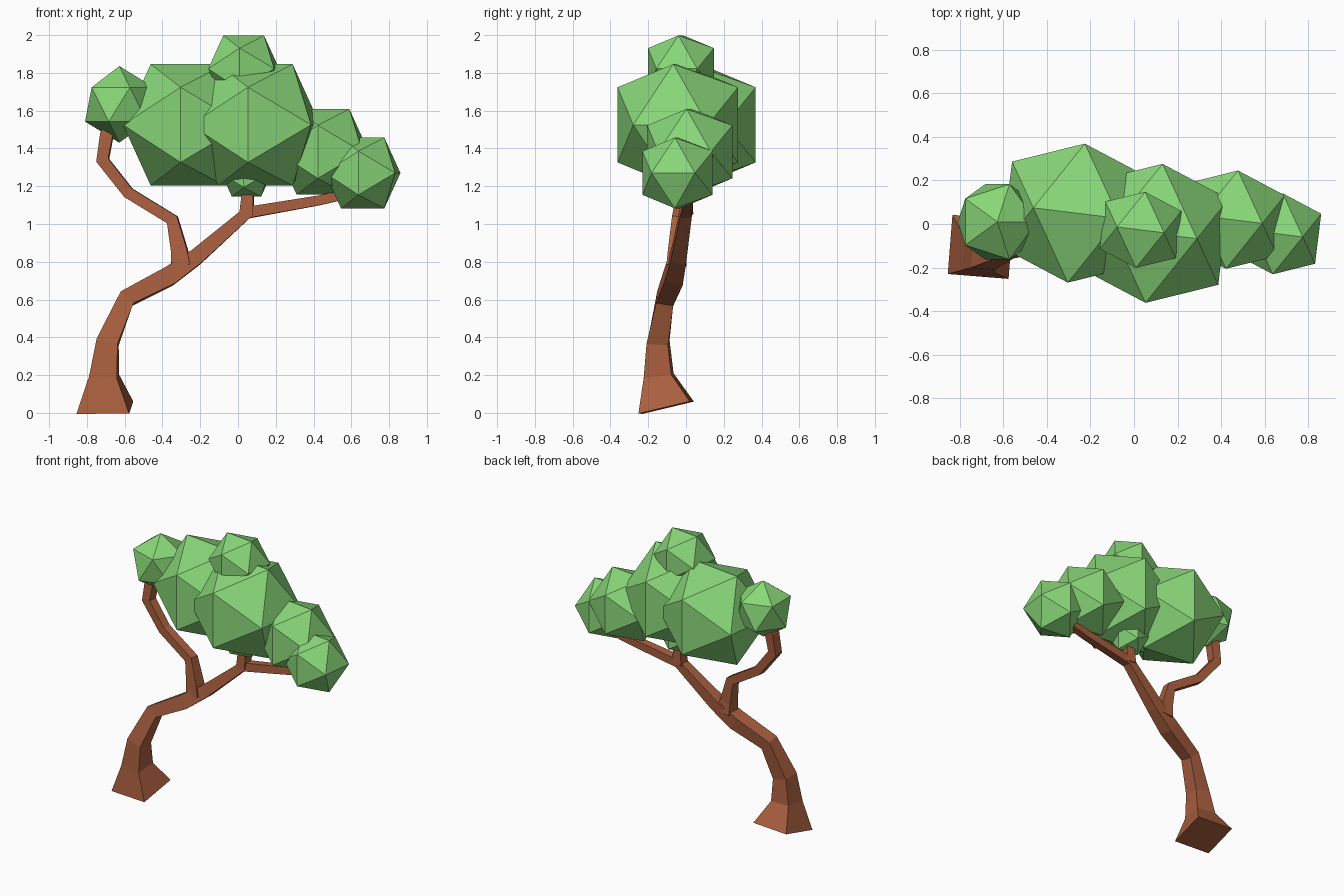
import bpy, bmesh
from math import radians
from mathutils import Vector

if "Cube" in bpy.data.objects:
    bpy.data.objects.remove(bpy.data.objects["Cube"])


def material(name, color):
    m = bpy.data.materials.new(name)
    m.diffuse_color = (*color, 1)
    m.use_nodes = True
    m.node_tree.nodes["Principled BSDF"].inputs["Base Color"].default_value = m.diffuse_color
    return m


bark = material("bark", (0.40, 0.115, 0.05))
leaf = material("leaf", (0.25, 0.68, 0.19))


def limb(name, path):
    """Square-section tapered limb through (x, y, z, half width) points."""
    pts = [Vector(p[:3]) for p in path]
    bm = bmesh.new()
    rings = []
    for i, p in enumerate(pts):
        ins = (p - pts[i - 1]).normalized() if i else Vector()
        out = (pts[i + 1] - p).normalized() if i < len(pts) - 1 else Vector()
        t = (ins + out).normalized()
        side = Vector((0.08, 1, 0))
        side = (side - t * side.dot(t)).normalized()
        across = side.cross(t)
        w = path[i][3]
        rings.append([bm.verts.new(p + across * a * w + side * b * w)
                      for a, b in ((-1, -1), (1, -1), (1, 1), (-1, 1))])
    for r, s in zip(rings, rings[1:]):
        for k in range(4):
            n = (k + 1) % 4
            bm.faces.new((r[k], r[n], s[n], s[k]))
    bm.faces.new(rings[0][::-1])
    bm.faces.new(rings[-1])
    bmesh.ops.recalc_face_normals(bm, faces=bm.faces)
    me = bpy.data.meshes.new(name)
    bm.to_mesh(me)
    bm.free()
    me.materials.append(bark)
    bpy.context.collection.objects.link(bpy.data.objects.new(name, me))


def clump(name, center, radius, rot=(0, radians(-31.72), radians(-7))):
    """Low-poly leaf clump; the default turn puts an edge on top."""
    bpy.ops.mesh.primitive_ico_sphere_add(subdivisions=1, radius=radius,
                                          location=center, rotation=rot)
    ob = bpy.context.object
    ob.name = name
    ob.data.materials.append(leaf)


# Leaning trunk running on into the right branch
limb("trunk", [(-0.705, -0.105, 0.028, 0.14), (-0.709, -0.145, 0.197, 0.074),
               (-0.69, -0.148, 0.375, 0.057), (-0.59, -0.11, 0.605, 0.046),
               (-0.365, -0.065, 0.723, 0.05), (-0.225, -0.04, 0.822, 0.042),
               (0.05, 0.0, 1.06, 0.031), (0.43, 0.01, 1.125, 0.026),
               (0.56, 0.015, 1.155, 0.026)])

# Side branches
limb("left_branch", [(-0.30, -0.05, 0.78, 0.05), (-0.31, -0.05, 0.86, 0.042),
                     (-0.347, -0.04, 1.022, 0.032), (-0.58, -0.015, 1.165, 0.03),
                     (-0.716, 0.0, 1.337, 0.033), (-0.695, 0.005, 1.47, 0.034),
                     (-0.66, 0.01, 1.56, 0.03)])
limb("middle_twig", [(0.045, 0, 1.05, 0.036), (0.05, 0, 1.12, 0.033),
                     (0.05, 0, 1.2, 0.03)])

# Foliage
clump("left_big_clump", (-0.265, 0.05, 1.525), 0.378)
clump("centre_big_clump", (0.092, -0.043, 1.525), 0.378)
clump("top_clump", (0.03, -0.027, 1.822), 0.207)
clump("right_clump", (0.45, 0.02, 1.382), 0.267)
clump("far_right_clump", (0.66, -0.045, 1.27), 0.22)
clump("twig_clump", (0.045, -0.01, 1.272), 0.149)
clump("far_left_clump", (-0.628, 0.01, 1.633), 0.203, (0, 0, 0))
